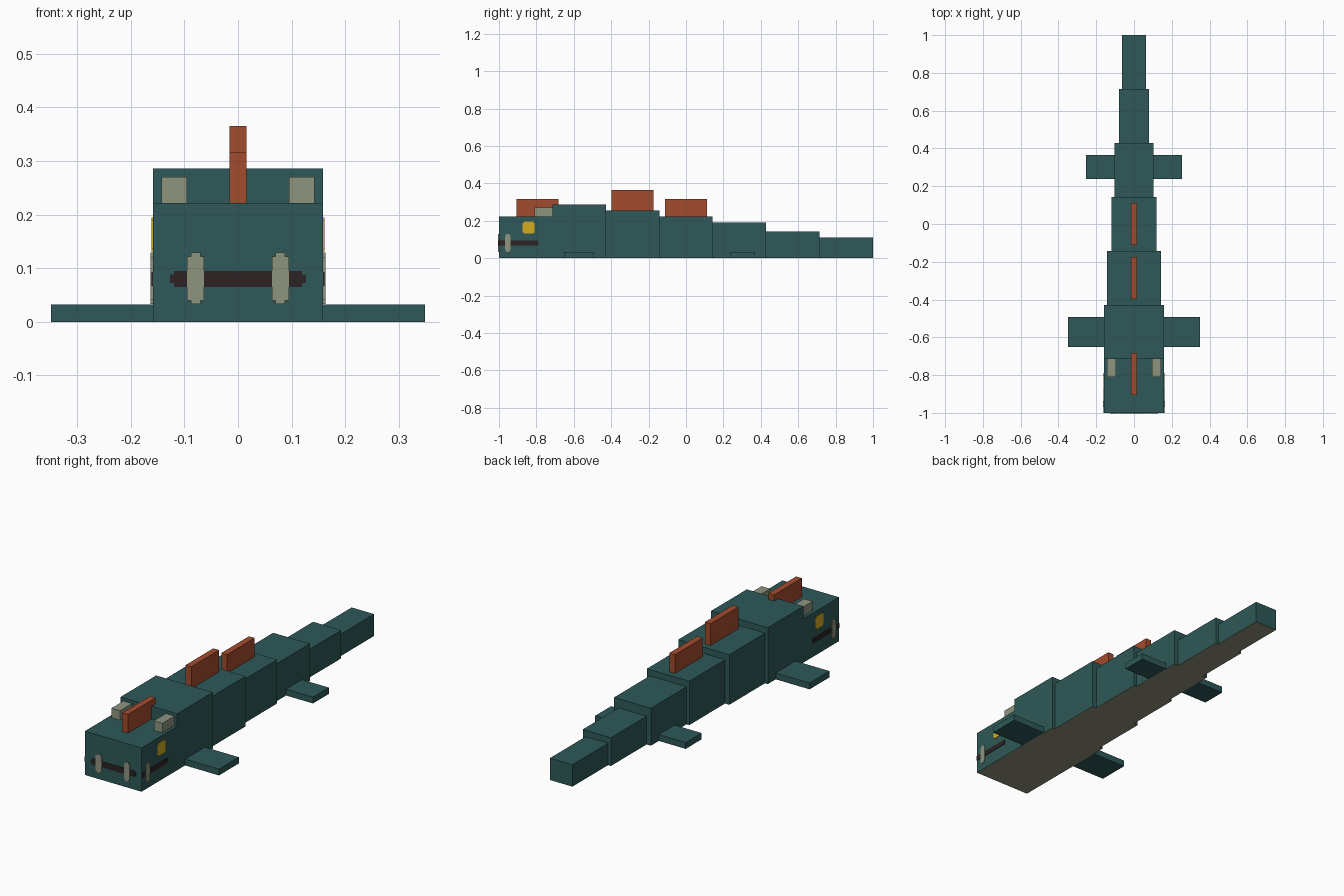
import bpy
import bmesh
from mathutils import Matrix, Vector

cube = bpy.data.objects.get("Cube")
if cube:
    bpy.data.objects.remove(cube, do_unlink=True)


def material(name, rgb):
    """Flat material from an sRGB colour."""
    linear = [((c / 255 + 0.055) / 1.055) ** 2.4 for c in rgb] + [1]
    mat = bpy.data.materials.new(name)
    mat.use_nodes = True
    mat.diffuse_color = linear
    mat.node_tree.nodes["Principled BSDF"].inputs["Base Color"].default_value = linear
    return mat


teal = material("teal skin", (46, 89, 88))
belly = material("belly khaki", (146, 144, 123))
bone = material("bone", (142, 149, 127))
rust = material("rust fin", (163, 76, 46))
dark = material("dark mouth", (45, 35, 35))
yellow = material("yellow eye", (212, 172, 32))


def finish(name, bm, *mats):
    mesh = bpy.data.meshes.new(name)
    bmesh.ops.recalc_face_normals(bm, faces=bm.faces)
    bm.to_mesh(mesh)
    bm.free()
    for mat in mats:
        mesh.materials.append(mat)
    obj = bpy.data.objects.new(name, mesh)
    bpy.context.collection.objects.link(obj)
    return obj


def box(name, low, high, *mats):
    """Box between two corners; a second material colours its underside."""
    low, high = Vector(low), Vector(high)
    bm = bmesh.new()
    bmesh.ops.create_cube(bm, size=1)
    bmesh.ops.scale(bm, vec=high - low, verts=bm.verts)
    bmesh.ops.translate(bm, vec=(low + high) / 2, verts=bm.verts)
    bm.normal_update()
    if len(mats) > 1:
        for face in bm.faces:
            face.material_index = int(face.normal.z < -0.5)
    return finish(name, bm, *mats)


def plate(name, center, half_w, half_h, notch, out, thick, mat):
    """Thin upright plate with stepped corners, facing the direction out."""
    out, up = Vector(out), Vector((0, 0, 1))
    side = up.cross(out)
    w, h, (a, b) = half_w, half_h, notch
    corner = [(w, h - b), (w - a, h - b), (w - a, h)]
    outline = (corner + [(-u, v) for u, v in reversed(corner)]
               + [(-u, -v) for u, v in corner]
               + [(u, -v) for u, v in reversed(corner)])
    bm = bmesh.new()
    verts = [bm.verts.new(Vector(center) + side * u + up * v) for u, v in outline]
    face = bm.faces.new(verts)
    extruded = bmesh.ops.extrude_face_region(bm, geom=[face], use_keep_orig=True)
    moved = [g for g in extruded["geom"] if isinstance(g, bmesh.types.BMVert)]
    bmesh.ops.translate(bm, vec=out * thick, verts=moved)
    return finish(name, bm, mat)


# Body: seven equal-length blocks from snout to tail tip (half width, height)
blocks = [("head", 0.159, 0.222), ("shoulders", 0.159, 0.286),
          ("chest", 0.143, 0.254), ("waist", 0.119, 0.222),
          ("hips", 0.103, 0.19), ("tail_base", 0.079, 0.143),
          ("tail_tip", 0.063, 0.111)]
step = 2 / len(blocks)
for i, (name, w, h) in enumerate(blocks):
    y = -1 + i * step
    box(name, (-w, y, 0), (w, y + step, h), teal, belly)

# Back fins
for name, y, z, top in (("head_fin", -0.794, 0.222, 0.317),
                        ("chest_fin", -0.286, 0.254, 0.365),
                        ("waist_fin", 0, 0.222, 0.317)):
    box(name, (-0.016, y - 0.111, z), (0.016, y + 0.111, top), rust)

# Paired parts
for label, s in (("left", 1), ("right", -1)):
    for part, x0, x1, y0, y1, z0, z1, mat in (
            ("front_foot", 0.159, 0.349, -0.651, -0.492, 0, 0.032, teal),
            ("back_foot", 0.103, 0.254, 0.238, 0.365, 0, 0.032, teal),
            ("brow", 0.095, 0.143, -0.81, -0.714, 0.222, 0.27, bone)):
        xs = sorted((s * x0, s * x1))
        box(f"{label}_{part}", (xs[0], y0, z0), (xs[1], y1, z1), mat)

    x, out = s * 0.159, (s, 0, 0)
    plate(f"{label}_eye", (x, -0.841, 0.163), 0.032, 0.032,
          (0.006, 0.006), out, 0.002, yellow)
    plate(f"{label}_mouth", (x, -0.894, 0.08), 0.106, 0.013,
          (0.002, 0.002), out, 0.002, dark)
    plate(f"{label}_side_tooth", (x, -0.953, 0.081), 0.016, 0.048,
          (0.006, 0.009), out, 0.004, bone)
    plate(f"{label}_front_tooth", (s * 0.079, -1, 0.081), 0.016, 0.048,
          (0.007, 0.007), (0, -1, 0), 0.004, bone)

# Front of the mouth
plate("front_mouth", (0, -1, 0.08), 0.127, 0.015,
      (0.008, 0.007), (0, -1, 0), 0.002, dark)
